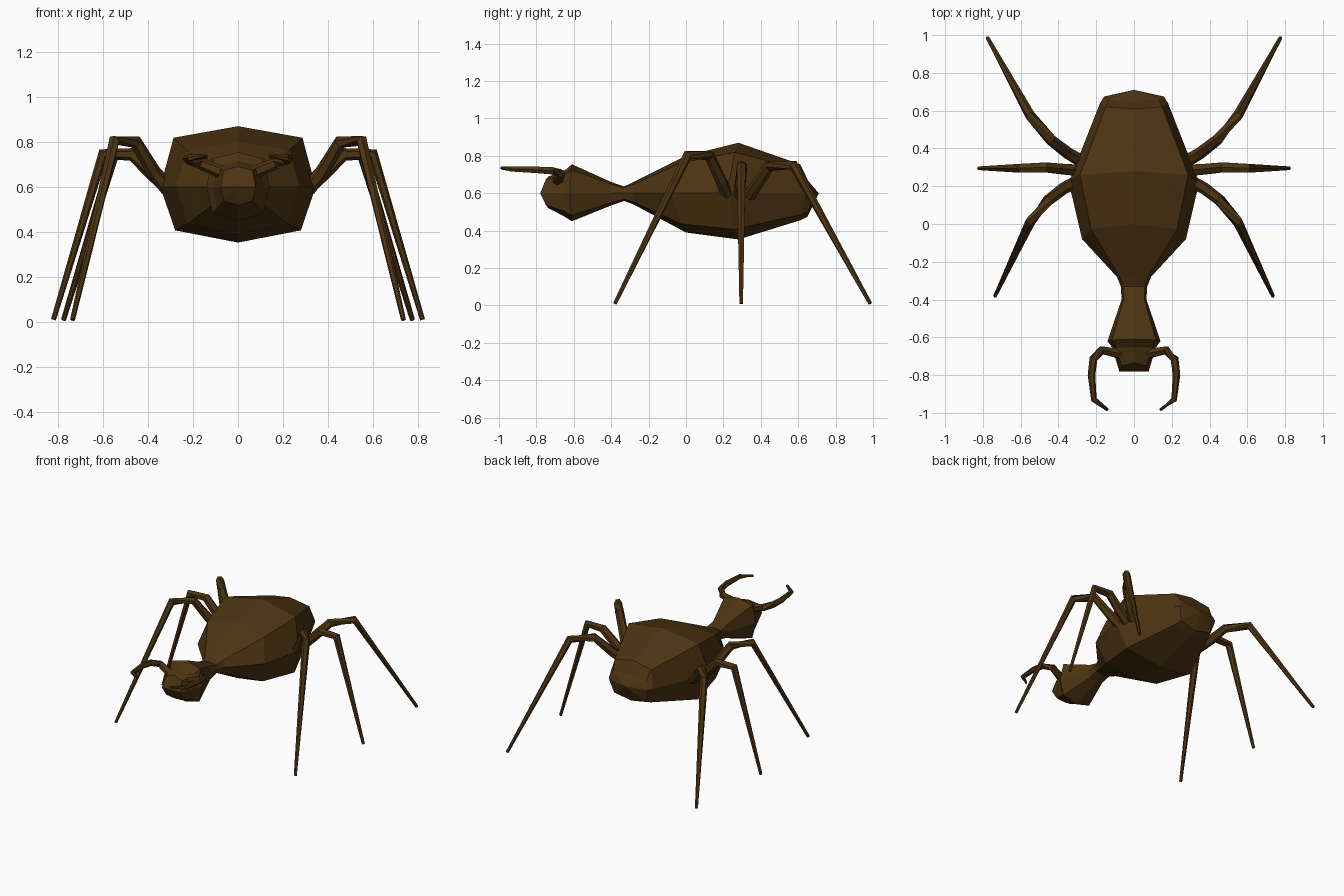
import bpy, bmesh, math
from mathutils import Vector

if "Cube" in bpy.data.objects:
    bpy.data.objects.remove(bpy.data.objects["Cube"])

brown = bpy.data.materials.new("dark brown")
brown.diffuse_color = (0.075, 0.034, 0.006, 1)
brown.use_nodes = True
brown.node_tree.nodes["Principled BSDF"].inputs["Base Color"].default_value = brown.diffuse_color
MID = 0.6


def finish(name, bm):
    bmesh.ops.recalc_face_normals(bm, faces=bm.faces[:])
    me = bpy.data.meshes.new(name)
    bm.to_mesh(me)
    bm.free()
    me.materials.append(brown)
    ob = bpy.data.objects.new(name, me)
    bpy.context.collection.objects.link(ob)
    return ob


def skin(bm, rings, start, end):
    """Join closed rings of points and close both ends with a fan."""
    vs = [[bm.verts.new(p) for p in r] for r in rings]
    n = len(vs[0])
    for a, b in zip(vs, vs[1:]):
        for i in range(n):
            j = (i + 1) % n
            bm.faces.new((a[i], a[j], b[j], b[i]))
    for ring, tip in ((vs[0], start), (vs[-1], end)):
        t = bm.verts.new(tip)
        for i in range(n):
            bm.faces.new((ring[i], ring[(i + 1) % n], t))


def section(y, dy, w, top, bottom):
    """Eight-sided section; the sides may lie dy ahead of the centre line."""
    pts = []
    for fx, fz in ((0, 1), (.83, .81), (1, 0), (.81, -.78), (0, -1),
                   (-.81, -.78), (-1, 0), (-.83, .81)):
        h = (top - MID) if fz > 0 else (MID - bottom)
        side = 1 - abs(fz) if abs(fx) else 0
        pts.append((fx * w, y + dy * max(side, .4 * abs(fx)), MID + fz * h))
    return pts


def loft(name, sections, start_y, end_y):
    bm = bmesh.new()
    skin(bm, [section(*s) for s in sections], (0, start_y, MID), (0, end_y, MID))
    return finish(name, bm)


def limb(name, pts, radii, sides=6):
    """Tapered tube along a path, mirrored to both sides."""
    for sx, label in ((1, "right"), (-1, "left")):
        path = [Vector((p[0] * sx, p[1], p[2])) for p in pts]
        rings = []
        for i, p in enumerate(path):
            d0 = (p - path[max(i - 1, 0)]).normalized()
            d1 = (path[min(i + 1, len(path) - 1)] - p).normalized()
            t = (d0 + d1).normalized()
            ref = Vector((0, 1, 0)) if abs(t.y) < .8 else Vector((0, 0, 1))
            u = t.cross(ref).normalized()
            v = t.cross(u)
            rings.append([p + radii[i] * (u * math.cos(a) + v * math.sin(a))
                          for a in (2 * math.pi * k / sides for k in range(sides))])
        bm = bmesh.new()
        skin(bm, rings, path[0], path[-1])
        finish(label + "_" + name, bm)


# Abdomen
loft("abdomen", [
    (-.34, 0, .066, .632, .562),
    (-.28, 0, .09, .66, .54),
    (0, -.08, .275, .80, .39),
    (.28, -.06, .345, .87, .353),
    (.61, .03, .18, .755, .455),
    (.65, .025, .158, .67, .475)], -.34, .71)

# Neck and head
loft("head", [
    (-.32, 0, .07, .632, .562),
    (-.40, 0, .066, .66, .535),
    (-.61, -.01, .14, .755, .45),
    (-.655, 0, .115, .715, .478),
    (-.735, -.045, .078, .69, .52)], -.32, -.78)

# Legs: root, thigh, knee, foot
r = (.034, .032, .03, .027, .011)
limb("front_leg", [(.31, .22, .59), (.37, .19, .66), (.455, .125, .80),
                   (.55, .01, .805), (.735, -.38, .01)], r)
limb("middle_leg", [(.30, .285, .59), (.37, .29, .65), (.47, .30, .745),
                    (.60, .295, .745), (.82, .295, .01)], r)
limb("back_leg", [(.29, .34, .59), (.35, .375, .64), (.44, .445, .745),
                  (.55, .575, .75), (.775, .985, .01)], r)

# Curved jaws
limb("jaw", [(.06, -.69, .66), (.17, -.668, .705), (.215, -.715, .72),
             (.225, -.80, .725), (.212, -.93, .73), (.138, -.985, .735)],
     (.03, .025, .022, .02, .016, .009))
